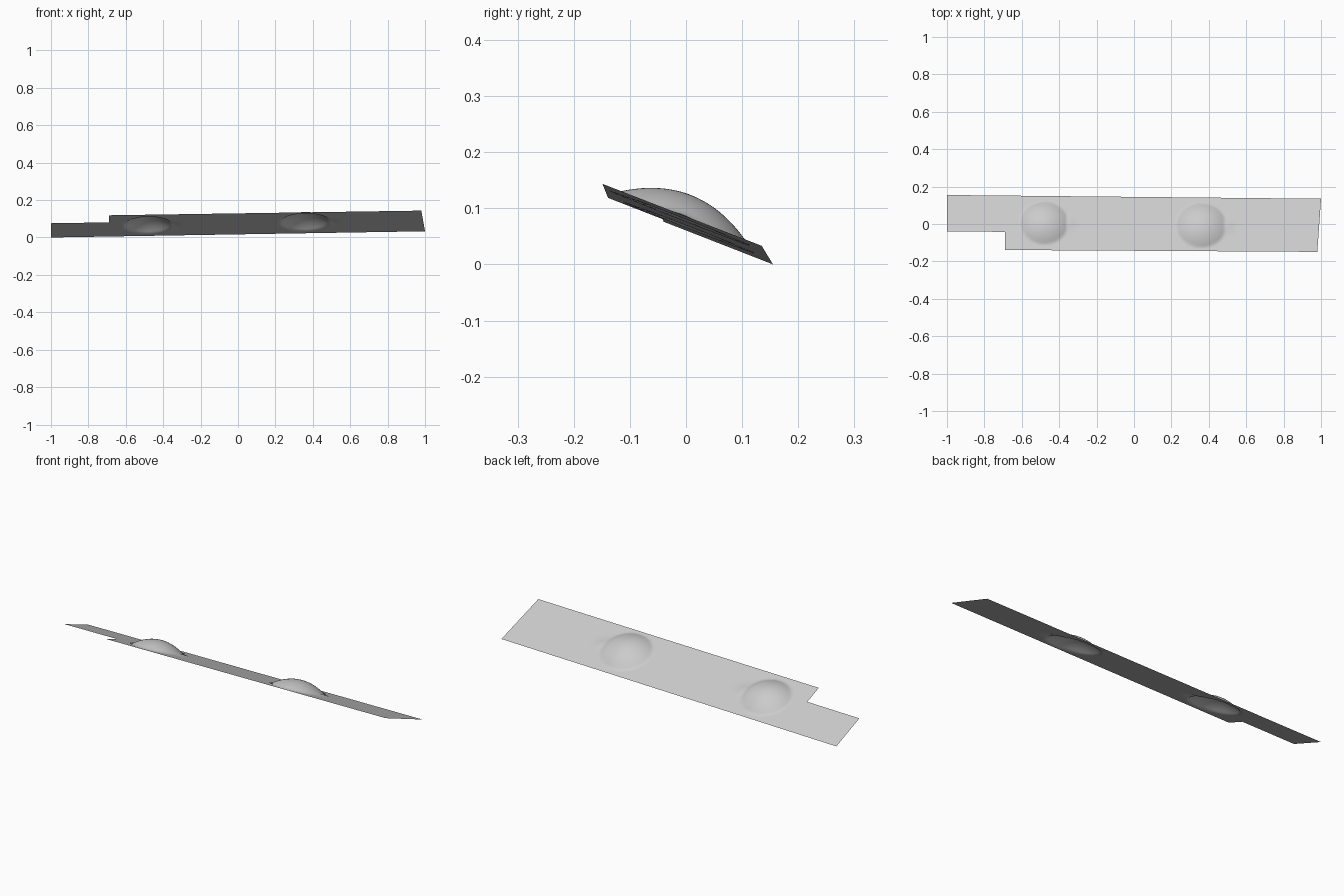
import bpy, bmesh, math
from mathutils import Vector

cube = bpy.data.objects.get("Cube")
if cube:
    bpy.data.objects.remove(cube, do_unlink=True)

grey = bpy.data.materials.new("plain grey")
grey.use_nodes = True
colour = (0.6, 0.6, 0.6, 1)
grey.diffuse_color = colour
grey.node_tree.nodes["Principled BSDF"].inputs["Base Color"].default_value = colour

COLS, ROWS = 200, 30
NOTCH_COLS, NOTCH_ROWS = 31, 10
NORMAL = Vector((-0.0126, 0.39, 1)).normalized()

# Domes: centre x, centre y, radius along x, radius along y, height
DOMES = [(-0.48, 0.005, 0.13, 0.115, 0.046),
         (0.36, -0.008, 0.135, 0.12, 0.046)]


def bulge(x, y):
    """Height of the pressed domes and their soft tails above the sheet."""
    total = 0
    for cx, cy, rx, ry, height in DOMES:
        r = math.hypot((x - cx) / rx, (y - cy) / ry)
        dome = height * max(0, 1 - r * r)
        tail = 0.007 * math.exp(-((x - cx - rx) / 0.035) ** 2 - ((y - cy) / 0.035) ** 2)
        total += max(dome, tail)
    return total


def sheet_point(i, j):
    """Point on the tilted sheet, with slightly tapering long edges."""
    u, v = i / COLS, j / ROWS
    x = -1 + 2 * u - 0.02 * u ** 8 * (1 - v)
    front = -0.137 - 0.012 * u
    back = 0.155 - 0.02 * u
    y = front + (back - front) * v
    z = 0.0731 + 0.0126 * x - 0.39 * y
    return Vector((x, y, z)) + NORMAL * bulge(x, y)


# Thin sheet with a notched front corner and two pressed domes
bm = bmesh.new()
grid = [[bm.verts.new(sheet_point(i, j)) for j in range(ROWS + 1)]
        for i in range(COLS + 1)]
for i in range(COLS):
    for j in range(ROWS):
        if i < NOTCH_COLS and j < NOTCH_ROWS:
            continue
        bm.faces.new((grid[i][j], grid[i + 1][j], grid[i + 1][j + 1], grid[i][j + 1]))
bmesh.ops.delete(bm, geom=[v for v in bm.verts if not v.link_faces], context='VERTS')

mesh = bpy.data.meshes.new("domed_sheet")
bm.to_mesh(mesh)
bm.free()
mesh.materials.append(grey)
sheet = bpy.data.objects.new("domed_sheet", mesh)
bpy.context.collection.objects.link(sheet)

bpy.ops.object.select_all(action='DESELECT')
sheet.select_set(True)
bpy.context.view_layer.objects.active = sheet
bpy.ops.object.shade_smooth_by_angle(angle=math.radians(40))
